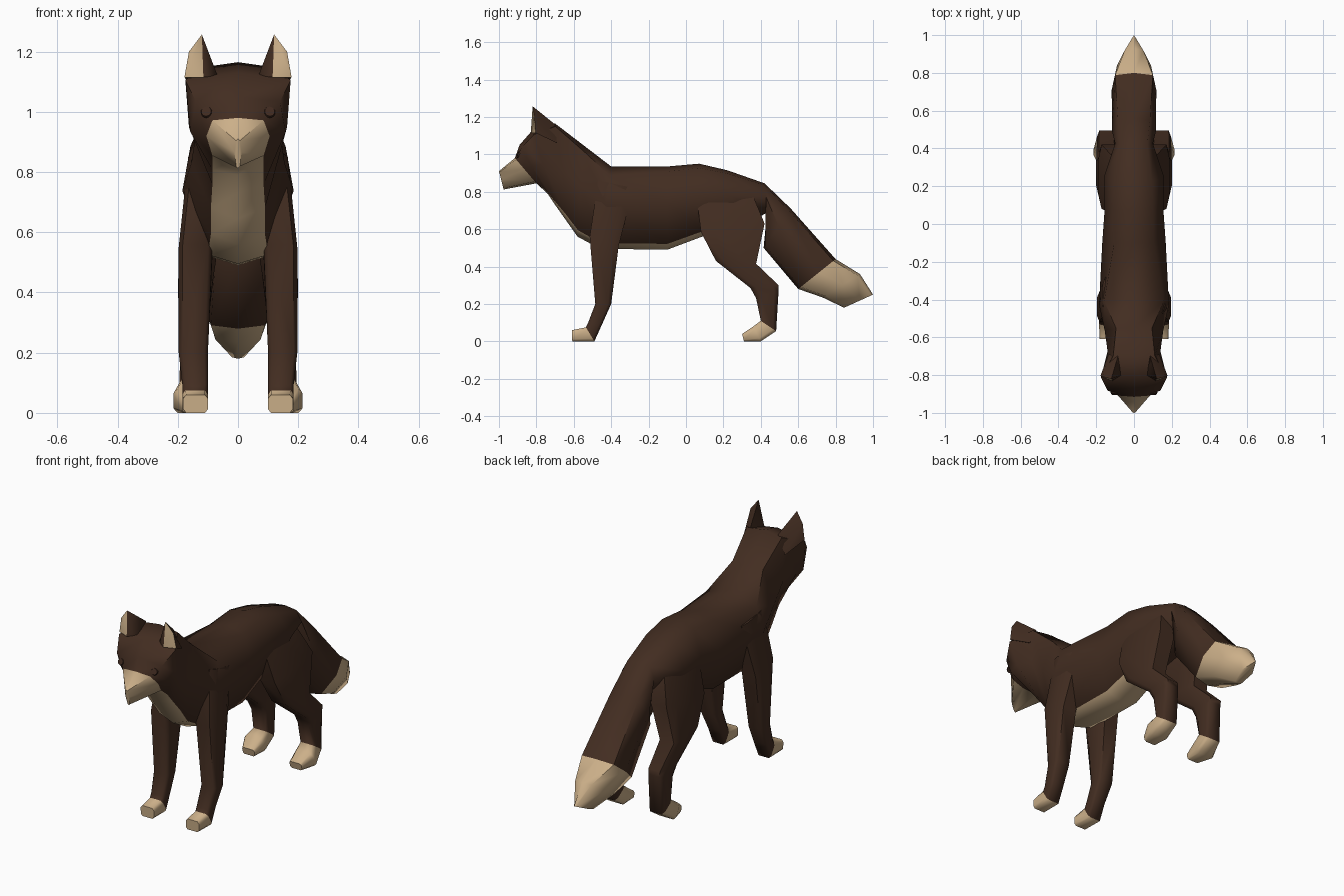
import bpy, bmesh, math
from mathutils import Vector
from mathutils.bvhtree import BVHTree

if "Cube" in bpy.data.objects:
    bpy.data.objects.remove(bpy.data.objects["Cube"])


def material(name, rgb):
    m = bpy.data.materials.new(name)
    m.diffuse_color = (*rgb, 1)
    m.use_nodes = True
    m.node_tree.nodes["Principled BSDF"].inputs["Base Color"].default_value = m.diffuse_color
    return m


BROWN = material("dark_brown_fur", (0.055, 0.026, 0.015))
CREAM = material("cream_fur", (0.60, 0.43, 0.25))
EYE = material("eye_brown", (0.05, 0.023, 0.014))


def finish(name, bm, mats, mirror=False, angle=62):
    bmesh.ops.recalc_face_normals(bm, faces=bm.faces)
    me = bpy.data.meshes.new(name)
    bm.to_mesh(me)
    for m in mats:
        me.materials.append(m)
    for p in me.polygons:
        p.use_smooth = True
    me.set_sharp_from_angle(angle=math.radians(angle))
    ob = bpy.data.objects.new(name, me)
    bpy.context.collection.objects.link(ob)
    if mirror:
        mod = ob.modifiers.new("mirror", 'MIRROR')
        mod.use_mirror_merge = False
    return ob


def loft(rings, colour):
    """Skin closed rings; colour(ring, side) gives the material index."""
    bm = bmesh.new()
    vr = [[bm.verts.new(p) for p in r] for r in rings]
    n = len(rings[0])
    for i in range(len(vr) - 1):
        for j in range(n):
            k = (j + 1) % n
            f = bm.faces.new((vr[i][j], vr[i][k], vr[i + 1][k], vr[i + 1][j]))
            f.material_index = colour(i, j)
    for i, r in ((0, vr[0]), (len(vr) - 2, vr[-1])):
        bm.faces.new(r).material_index = colour(i, 0)
    return bm


# Body: slanted sections (top yz, bottom yz, half widths high / middle / low,
# optional depth of the high point as a fraction of the section)
sections = [
    ((-1.00, .91), (-.975, .812), (.006, .012, .006)),   # nose
    ((-.915, .98), (-.80, .845), (.085, .105, .085)),    # muzzle base
    ((-.89, 1.05), (-.74, .79), (.14, .158, .085)),      # brow
    ((-.82, 1.13), (-.70, .73), (.175, .163, .085)),     # crown
    ((-.70, 1.165), (-.64, .645), (.11, .14, .09), .03),  # nape
    ((-.55, 1.05), (-.58, .56), (.095, .155, .09)),      # neck
    ((-.40, .935), (-.46, .495), (.158, .185, .10), .11),  # shoulder
    ((-.10, .935), (-.10, .49), (.105, .168, .10)),
    ((.07, .95), (.10, .565), (.10, .155, .09)),
    ((.22, .915), (.28, .60), (.095, .16, .08)),         # hips
    ((.42, .845), (.435, .69), (.07, .10, .05)),         # tail root
    ((.56, .71), (.415, .50), (.085, .117, .075)),
    ((.80, .44), (.60, .28), (.10, .118, .09)),          # tail tip colour edge
    ((.93, .36), (.73, .235), (.05, .09, .075)),
    ((1.0, .25), (.845, .18), (.006, .035, .02)),
]


def body_ring(top, bot, widths, high=.06):
    def at(x, t):
        return (x, top[0] + (bot[0] - top[0]) * t, top[1] + (bot[1] - top[1]) * t)
    right = [at(w, t) for w, t in zip(widths, (high, .45, .93))]
    left = [(-x, y, z) for x, y, z in reversed(right)]
    return [at(0, 0)] + right + [at(0, 1)] + left


def body_colour(i, j):
    if i == 0 or i >= 12:              # muzzle and tail tip
        return 1
    return 1 if j in (3, 4) and i < 8 else 0   # chest and belly


bm = loft([body_ring(*s) for s in sections], body_colour)
bm.normal_update()
bvh = BVHTree.FromBMesh(bm)
finish("body_and_tail", bm, [BROWN, CREAM])

# Legs: eight-sided sections (front yz, back yz, inner x, outer x)
OCT = [(0, .12), (0, .88), (.2, 1), (.8, 1), (1, .88), (1, .12), (.8, 0), (.2, 0)]


def leg(name, secs, cream_from):
    rings = [[(xi + (xo - xi) * v, a[0] + (b[0] - a[0]) * u, a[1] + (b[1] - a[1]) * u)
              for u, v in OCT] for a, b, xi, xo in secs]
    bm = loft(rings, lambda i, j: int(i >= cream_from))
    finish(name, bm, [BROWN, CREAM], mirror=True)


leg("front_legs", [
    ((-.47, .86), (-.28, .82), .05, .165),
    ((-.515, .56), (-.36, .51), .085, .197),
    ((-.485, .20), (-.40, .20), .10, .197),
    ((-.525, .095), (-.447, .095), .10, .185),
    ((-.535, .075), (-.49, .0), .10, .185),
    ((-.61, .06), (-.608, .0), .10, .182),
], 4)
leg("hind_legs", [
    ((.05, .82), (.35, .80), .04, .115),
    ((.08, .585), (.42, .63), .06, .187),
    ((.16, .43), (.375, .415), .085, .20),
    ((.345, .285), (.495, .30), .10, .195),
    ((.375, .23), (.495, .27), .10, .19),
    ((.40, .11), (.482, .055), .10, .195),
    ((.36, .08), (.40, .0), .10, .215),
    ((.30, .04), (.31, .0), .11, .185),
], 5)

# Ears: cream front plate, brown back
bm = bmesh.new()
A, O, T, B, C, D, E = [bm.verts.new(p) for p in (
    (.178, -.805, 1.115), (.163, -.81, 1.20), (.12, -.82, 1.257), (.115, -.83, 1.115),
    (.085, -.70, 1.16), (.068, -.80, 1.12), (.135, -.69, 1.06))]
for vs, c in (((A, O, T, B), 1), ((T, C, D), 0), ((T, D, B), 0), ((O, C, T), 0),
              ((A, E, O), 0), ((E, C, O), 0), ((A, B, D, E), 0), ((D, C, E), 0)):
    bm.faces.new(vs).material_index = c
finish("ears", bm, [BROWN, CREAM], mirror=True)

# Eyes: thin discs laid on the face
hit = bvh.ray_cast(Vector((.105, -2, 1.0)), Vector((0, 1, 0)))[0]
normal = Vector((.12, -.92, .36))
bm = bmesh.new()
bmesh.ops.create_cone(bm, cap_ends=True, segments=10, radius1=.02, radius2=.017, depth=.008)
bmesh.ops.transform(bm, verts=bm.verts, matrix=normal.to_track_quat('Z', 'Y').to_matrix().to_4x4())
bmesh.ops.translate(bm, verts=bm.verts, vec=hit)
finish("eyes", bm, [EYE], mirror=True, angle=30)
